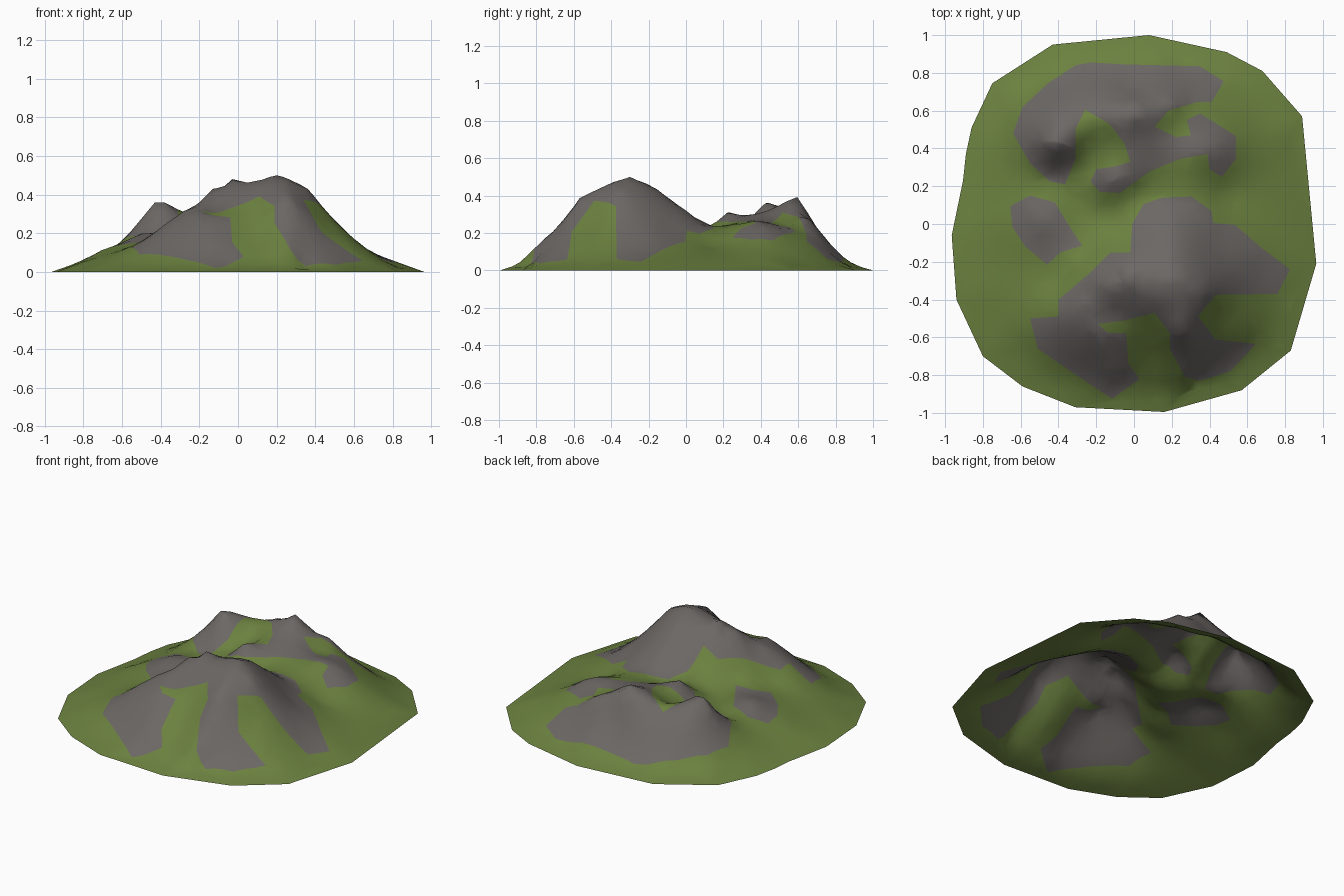
import bpy, math, random
from mathutils import Vector
from mathutils.geometry import delaunay_2d_cdt

random.seed(4)

# Outer foot of the mountain (z = 0)
rim = [(0.08, 1.0), (-0.43, 0.95), (-0.75, 0.745), (-0.86, 0.51), (-0.89, 0.37), (-0.905, 0.23),
       (-0.965, -0.06), (-0.94, -0.40), (-0.80, -0.70), (-0.59, -0.86), (-0.31, -0.97),
       (0.16, -0.995), (0.57, -0.88), (0.83, -0.67), (0.965, -0.21), (0.89, 0.57),
       (0.68, 0.81), (0.49, 0.91)]

# Landmarks (x, y, height): south summit and its spurs
south = [(0.2, -0.3, .5), (0.1, -0.29, .47), (0.03, -0.27, .46), (-0.03, -0.28, .48),
         (-0.08, -0.3, .435), (-0.13, -0.31, .43), (-0.2, -0.36, .36), (-0.28, -0.42, .315),
         (0.36, -0.36, .43), (0.25, -0.5, .42), (0.25, -0.57, .385), (0.2, -0.15, .43),
         (0.2, 0.0, .32), (0.25, 0.1, .24), (0.3, -0.7, .21), (0.28, -0.8, .125),
         (-0.38, -0.48, .245), (-0.45, -0.56, .17), (-0.18, -0.57, .305), (-0.05, -0.58, .285),
         (-0.12, -0.5, .31), (-0.1, -0.78, .135), (0.5, -0.27, .26), (0.67, -0.27, .115),
         (0.45, -0.1, .23)]
# North crags and ridge
north = [(-0.43, .43, .36), (-0.38, .42, .355), (-0.53, .42, .235), (-0.43, .25, .17),
         (-0.43, .6, .26), (-0.29, .56, .31), (-0.14, .6, .33), (0.0, .6, .39), (-0.12, .23, .31),
         (0.04, .5, .335), (0.1, .42, .295), (0.35, .38, .265), (0.45, .4, .23),
         (0.2, .64, .28), (0.0, .71, .2), (-0.3, .75, .14), (0.4, .7, .13)]
# Gullies, saddle and the small western knoll
low = [(0.1, -0.5, .36), (0.1, -0.58, .28), (0.1, -0.7, .17), (0.44, -0.5, .26),
       (0.56, -0.56, .16), (0.05, .15, .215), (-0.15, .05, .19), (-0.25, -0.15, .21),
       (-0.05, -0.05, .26), (0.5, .17, .13), (-0.48, .03, .21), (-0.6, 0.0, .15), (-0.7, 0.0, .115),
       (-0.27, .1, .17), (-0.4, -0.3, .17), (-0.2, .43, .25), (-0.23, .3, .2), (0.22, .53, .24)]

# Outlines of bare rock, seen from above
rock_north = [(-.64, .48), (-.59, .62), (-.455, .745), (-.31, .84), (-.23, .855), (-.05, .845),
              (.35, .835), (.475, .755), (.41, .645), (.33, .645), (.18, .6), (.11, .515),
              (.22, .46), (.3, .47), (.28, .55), (.35, .585), (.54, .465), (.54, .345),
              (.465, .25), (.4, .29), (.39, .37), (.245, .345), (.085, .28), (-.075, .165),
              (-.18, .17), (-.23, .225), (-.2, .29), (-.1, .305), (-.02, .33), (-.05, .425),
              (-.13, .53), (-.26, .605), (-.31, .5), (-.31, .345), (-.365, .21), (-.445, .225),
              (-.55, .32)]
rock_west = [(-.655, .095), (-.55, .15), (-.42, .115), (-.35, 0), (-.275, -.115), (-.39, -.15),
             (-.46, -.215), (-.575, -.12), (-.645, -.015)]
rock_south = [(.05, .105), (.15, .14), (.305, .145), (.41, .07), (.42, .005), (.535, -.005),
              (.68, -.13), (.825, -.24), (.76, -.37), (.43, -.375), (.34, -.49), (.43, -.61),
              (.645, -.635), (.51, -.78), (.35, -.83), (.27, -.81), (.19, -.66), (.19, -.58),
              (.11, -.47), (-.05, -.51), (-.19, -.53), (-.14, -.575), (-.04, -.58), (-.03, -.74),
              (.03, -.82), (-.115, -.925), (-.26, -.83), (-.51, -.66), (-.55, -.5), (-.4, -.49),
              (-.4, -.4), (-.24, -.265), (-.125, -.15), (-.02, -.15), (-.01, 0)]
patches = [rock_north, rock_west, rock_south]


def inside(x, y, poly):
    hit = False
    for (x1, y1), (x2, y2) in zip(poly, poly[1:] + poly[:1]):
        if (y1 > y) != (y2 > y) and x < (x2 - x1) * (y - y1) / (y2 - y1) + x1:
            hit = not hit
    return hit


def subdivided(poly, step):
    out = []
    for a, b in zip(poly, poly[1:] + poly[:1]):
        n = max(1, math.ceil(math.dist(a, b) / step))
        out += [(a[0] + (b[0] - a[0]) * i / n, a[1] + (b[1] - a[1]) * i / n) for i in range(n)]
    return out


def solve(m, rhs):
    # Gaussian elimination with pivoting
    n = len(rhs)
    m = [row[:] + [r] for row, r in zip(m, rhs)]
    for i in range(n):
        p = max(range(i, n), key=lambda k: abs(m[k][i]))
        m[i], m[p] = m[p], m[i]
        for k in range(i + 1, n):
            f = m[k][i] / m[i][i]
            if f:
                m[k] = [a - f * b for a, b in zip(m[k], m[i])]
    w = [0.0] * n
    for i in reversed(range(n)):
        w[i] = (m[i][n] - sum(m[i][k] * w[k] for k in range(i + 1, n))) / m[i][i]
    return w


# Smooth height surface through the landmarks, the shallow foot and the rim
foot = subdivided(rim, 0.25)
sites = south + north + low + [(x * .88, y * .88, .042) for x, y in foot] + [(x, y, 0) for x, y in foot]


def kernel(ax, ay, bx, by):
    return math.sqrt((ax - bx) ** 2 + (ay - by) ** 2 + 0.0004)


weights = solve([[kernel(a[0], a[1], b[0], b[1]) for b in sites] for a in sites], [s[2] for s in sites])


def height(x, y):
    return max(0.0, sum(w * kernel(x, y, s[0], s[1]) for w, s in zip(weights, sites)))


# Triangulate: rim as the face, rock outlines as fixed edges, jittered points between
points = list(rim)
edges = []
for patch in patches:
    loop = subdivided(patch, 0.07)
    start, n = len(points), len(loop)
    points += loop
    edges += [(start + i, start + (i + 1) % n) for i in range(n)]
fixed = list(points)
inner = [(x * .96, y * .96) for x, y in rim]
step = 0.055
for i in range(-18, 19):
    for j in range(-18, 19):
        x = (i + random.uniform(-.25, .25)) * step
        y = (j + random.uniform(-.25, .25)) * step
        if inside(x, y, inner) and min(math.dist((x, y), p) for p in fixed) > 0.03:
            points.append((x, y))
for x, y, z in south + north:
    if min(math.dist((x, y), p) for p in points) > 0.012:
        points.append((x, y))

result = delaunay_2d_cdt([Vector(p) for p in points], edges, [list(range(len(rim)))], 1, 1e-5)
flat, faces = result[0], result[2]
verts = []
for v in flat:
    on_rim = min(math.dist(v, p) for p in rim) < 1e-4
    verts.append((v.x, v.y, 0.0 if on_rim else height(v.x, v.y)))

# Mountain surface
mesh = bpy.data.meshes.new("mountain")
mesh.from_pydata(verts, [], [list(f) for f in faces])
mountain = bpy.data.objects.new("mountain", mesh)
bpy.context.collection.objects.link(mountain)
for name, colour in (("grass green", (.148, .22, .05, 1)), ("rock grey", (.15, .137, .13, 1))):
    mat = bpy.data.materials.new(name)
    mat.diffuse_color = colour
    mesh.materials.append(mat)

# Rock inside the outlines, grass elsewhere
for face in mesh.polygons:
    face.use_smooth = True
    c = face.center
    face.material_index = int(any(inside(c.x, c.y, p) for p in patches))
    if face.normal.z < 0:
        face.flip()
mesh.update()
